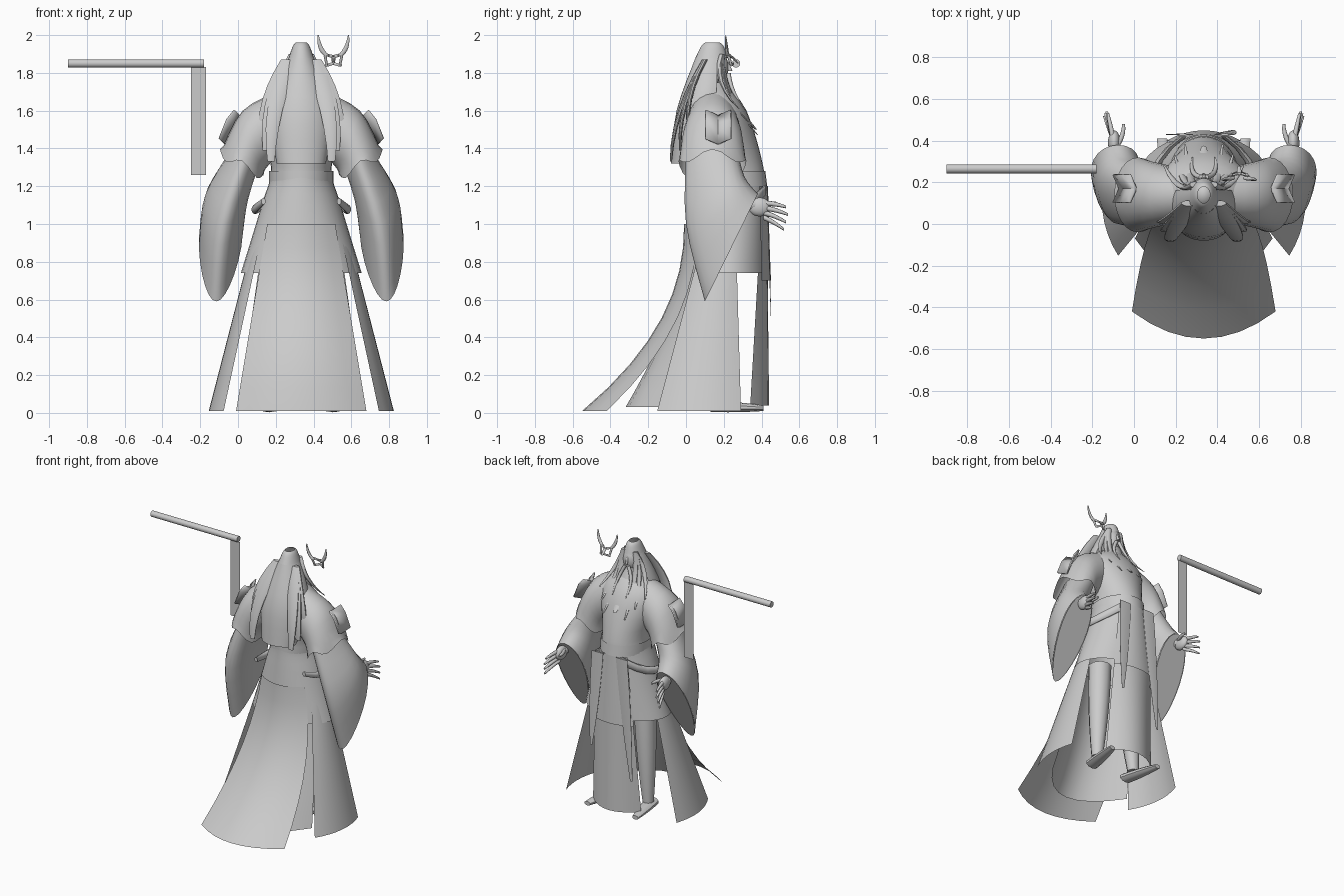
import bpy
from math import sin, cos, radians, pi
from mathutils import Vector

CENTRE = 0.335  # centre line of the figure
ALONG_X, ALONG_Y, ALONG_Z = Vector.Fill(3, 0), Vector.Fill(3, 0), Vector.Fill(3, 0)
ALONG_X.x = ALONG_Y.y = ALONG_Z.z = 1

if "Cube" in bpy.data.objects:
    bpy.data.objects.remove(bpy.data.objects["Cube"])

plain_grey = bpy.data.materials.new("plain_grey")
plain_grey.use_nodes = True
plain_grey.diffuse_color = (0.6, 0.6, 0.6, 1)
shader = plain_grey.node_tree.nodes["Principled BSDF"]
shader.inputs["Base Color"].default_value = plain_grey.diffuse_color


def finish(ob, name, mirror=False, thickness=0):
    ob.name = ob.data.name = name
    ob.data.materials.append(plain_grey)
    bpy.ops.object.select_all(action='DESELECT')
    ob.select_set(True)
    bpy.context.view_layer.objects.active = ob
    bpy.ops.object.shade_smooth_by_angle(angle=radians(45))
    if mirror:
        ob.modifiers.new("mirror", 'MIRROR')
    if thickness:
        ob.modifiers.new("thickness", 'SOLIDIFY').thickness = thickness


def grid(name, rows, closed=False, capped=False, centre=CENTRE, **options):
    """Surface through rows of points, placed on a centre line."""
    n, last = len(rows[0]), len(rows) - 1
    faces = []
    for r in range(last):
        for i in range(n if closed else n - 1):
            j = (i + 1) % n
            faces.append((r * n + i, r * n + j, (r + 1) * n + j, (r + 1) * n + i))
    if capped:
        faces.append(tuple(reversed(range(n))))
        faces.append(tuple(range(last * n, last * n + n)))
    mesh = bpy.data.meshes.new(name)
    mesh.from_pydata([tuple(p) for row in rows for p in row], [], faces)
    ob = bpy.data.objects.new(name, mesh)
    bpy.context.collection.objects.link(ob)
    ob.location.x = centre
    finish(ob, name, **options)


def smooth(keys, steps=4):
    """Smooth run of values through a few key sections."""
    keys = [Vector(k) for k in keys]
    keys = [keys[0]] + keys + [keys[-1]]
    run = []
    for a, b, c, d in zip(keys, keys[1:], keys[2:], keys[3:]):
        for s in range(steps):
            t = s / steps
            run.append(b + (c - a) * t / 2 + (a - b * 2.5 + c * 2 - d / 2) * t ** 2
                       + (b * 3 - a - c * 3 + d) * t ** 3 / 2)
    return run + [keys[-1]]


def loft(name, rings, side=ALONG_X, arc=None, n=24, pinch=0, wave=0, **options):
    """Oval rings between a back and a front point, with a half width along side."""
    start, end = arc or (0, 360)
    rows = []
    for back, front, width in rings:
        row = []
        for i in range(n + 1 if arc else n):
            a = radians(start + (end - start) * i / n)
            across = width * sin(a) * (1 + pinch * (cos(a) - 1))
            row.append((back + front) / 2 + (front - back) / 2 * cos(a) + side * across)
        rows.append(row)
    for i, p in enumerate(rows[-1]):
        p.z += wave * cos(8 * pi * i / n)
    grid(name, rows, closed=not arc, **options)


def upright(name, *keys, **options):
    """Loft of level rings: height, back, front, half width."""
    rings = [(Vector((0, back, z)), Vector((0, front, z)), width)
             for z, back, front, width in smooth(keys)]
    loft(name, rings, **options)


def lock(name, start, end, bow, width, depth, axis=ALONG_Y, tip=0.2, n=10, steps=6, **options):
    """Tapered strand from start to end, bent by bow in the middle."""
    start, end, bow = Vector(start), Vector(end), Vector(bow)
    rings = []
    for s in range(steps + 1):
        t = s / steps
        middle = start.lerp(end, t) + bow * 4 * t * (1 - t)
        size = 1 - (1 - tip) * t * t
        rings.append((middle - axis * depth * size, middle + axis * depth * size, width * size))
    loft(name, rings, n=n, capped=True, **options)


def cloth(name, top, bottom, sweep=1, steps=8, n=8, **options):
    """Hanging sheet; ends give height, half width, y in the middle and y at the edge."""
    rows = []
    for s in range(steps + 1):
        t = s / steps
        z, width = (Vector(top[:2])).lerp(Vector(bottom[:2]), t)
        middle, edge = (Vector(top[2:])).lerp(Vector(bottom[2:]), t ** sweep)
        across = [2 * i / n - 1 for i in range(n + 1)]
        rows.append([(width * u, middle + (edge - middle) * u * u, z) for u in across])
    grid(name, rows, **options)


def ball(name, location, scale, **options):
    bpy.ops.mesh.primitive_uv_sphere_add(segments=20, ring_count=12, location=(0, 0, 0))
    ob = bpy.context.object
    for v in ob.data.vertices:
        v.co = v.co * Vector(scale) + Vector(location)
    ob.location.x = CENTRE
    finish(ob, name, **options)


# Robe body and waist sash
upright("robe_body", (1.75, .1, .2, .05), (1.6, 0, .32, .22), (1.3, .02, .41, .16),
        (1.1, .01, .42, .21), (.74, -.02, .43, .32), n=32)
upright("waist_sash", (1.28, .02, .42, .17), (1.2, .02, .43, .17), n=32)

# Lower skirts
upright("side_skirt", (.9, -.01, .4, .26), (.01, -.38, .62, .49), arc=(70, 123), n=8, mirror=True)
cloth("train", (1, .18, -.01, .06), (.01, .345, -.55, -.42), sweep=2.2)
cloth("inner_back_skirt", (.8, .22, 0, .1), (.03, .33, -.32, -.07), sweep=1.4)
cloth("front_panel", (.9, .15, .43, .39), (.04, .2, .44, .34))
cloth("front_apron", (1.2, .12, .43, .39), (.7, .18, .45, .4))

# Sash ends and the cord draped at the hips
lock("long_sash_end", (.1, .43, 1.2), (.14, .45, .5), (0, 0, 0), .05, .004)
lock("short_sash_end", (-.1, .43, 1.2), (-.18, .43, .3), (0, 0, 0), .05, .004)
lock("hip_drape", (.1, .42, 1.18), (.2, .02, 1.12), (.09, .02, -.07), .02, .03,
     axis=ALONG_Z, tip=.6, mirror=True)

# Short upper sleeves with a wavy hem
sections = smooth([(.13, 1.36, .1, 1.71, .13), (.19, 1.29, .31, 1.6, .16), (.2, 1.25, .43, 1.37, .18)])
loft("short_sleeve", [(Vector((xa, .14, za)), Vector((xb, .14, zb)), width)
                      for xa, za, xb, zb, width in sections], side=ALONG_Y, wave=.025, mirror=True)

# Wide hanging sleeves, pointed at the lower end, with a lining set back inside
sections = smooth([(.28, 0, 1.4, .28, .27, 1.4, .11), (.41, 0, 1, .38, .31, 1.25, .14),
                   (.45, .1, .59, .41, .38, 1.16, .14)])
rings = [(Vector(s[:3]), Vector(s[3:6]), s[6]) for s in sections]
loft("long_sleeve", rings, pinch=.2, mirror=True)
lining = []
for back, front, width in rings[:5:-1]:
    shrink = 1 - .1 * len(lining)
    middle = (back + front) / 2
    lining.append((middle.lerp(back, shrink), middle.lerp(front, shrink), width * shrink * .95))
loft("sleeve_lining", lining, pinch=.2, capped=True, mirror=True)

# Notched shoulder guards
rows = []
for i in range(3):
    x, z = .35 + .04 * i, 1.6 - .025 * i * (i + 1)
    rows.append([(x - .03 * (j % 2), .1 + .07 * j, z - .03 * (j % 2)) for j in range(3)])
grid("shoulder_guard", rows, thickness=.01, mirror=True)

# Hands
lock("forearm", (.41, .2, 1.14), (.43, .37, 1.1), (0, 0, 0), .04, .045, axis=ALONG_Z, tip=.7, mirror=True)
ball("palm", (.43, .39, 1.09), (.03, .06, .05), mirror=True)
for i in range(4):
    z = 1.11 - .025 * i
    reach = .54 - .01 * abs(i - 1)
    lock("finger", (.435, .41, z), (.46 + .006 * i, reach, z - .02 - .015 * i), (0, 0, .005),
         .013, .014, axis=ALONG_Z, tip=.5, mirror=True)
lock("thumb", (.42, .37, 1.11), (.385, .48, 1.11), (-.01, 0, 0), .014, .015,
     axis=ALONG_Z, tip=.5, mirror=True)

# Legs and shoes
lock("leg", (.11, .17, .8), (.16, .2, .06), (0, 0, 0), .08, .08, tip=.5, mirror=True)
lock("shoe", (.15, .13, .035), (.2, .41, .025), (0, 0, 0), .05, .03, axis=ALONG_Z, tip=.5, mirror=True)

# Head and face
ball("head", (0, .145, 1.83), (.07, .08, .1))
lock("nose", (0, .21, 1.86), (0, .235, 1.81), (0, 0, 0), .01, .014, tip=.8)
lock("beard", (0, .18, 1.78), (0, .37, 1.5), (0, -.02, 0), .06, .03)
lock("moustache", (.01, .225, 1.8), (.055, .32, 1.6), (.02, -.02, 0), .014, .012, mirror=True)

# Hair: cap, long back fall and loose locks
upright("hair_cap", (1.96, .1, .18, .03), (1.94, .08, .2, .045), (1.88, .05, .22, .067))
upright("hair_back", (1.88, .05, .22, .067), (1.6, -.05, .24, .17), (1.32, -.08, .1, .13), arc=(68, 292))
for i in range(3):
    lock("hair_lock_back", (.06, .1, 1.87), (.16 + .025 * i, -.08 + .05 * i, 1.33 + .06 * i),
         (.03, -.04, 0), .05, .015, tip=.4, mirror=True)
    lock("hair_lock_front", (.045, .19, 1.9), (.09 + .05 * i, .38 - .05 * i, 1.47 + .07 * i),
         (0, -.05, 0), .022, .014, mirror=True)

# Floating horned mask
on_mask = dict(centre=CENTRE + .17, mirror=True)
lock("mask_horn", (.035, .22, 1.89), (.08, .21, 2), (.01, 0, -.01), .016, .01, **on_mask)
lock("mask_brow", (0, .24, 1.885), (.05, .225, 1.9), (0, 0, 0), .01, .009, axis=ALONG_Z, tip=.6, **on_mask)
lock("mask_cheek", (.044, .225, 1.89), (.035, .24, 1.84), (0, 0, 0), .008, .008, tip=.8, **on_mask)
lock("mask_jaw", (.036, .24, 1.84), (0, .255, 1.85), (0, 0, 0), .01, .008, axis=ALONG_Z, tip=.9, **on_mask)
lock("mask_nose", (0, .24, 1.89), (0, .275, 1.85), (0, 0, 0), .012, .008, tip=.6, centre=CENTRE + .17)

# Floating staff with a strip hanging from its end
bpy.ops.mesh.primitive_cylinder_add(vertices=16, radius=.022, depth=.72,
                                    location=(-.54, .265, 1.85), rotation=(0, pi / 2, 0))
finish(bpy.context.object, "staff")
grid("hanging_strip", [[(x, .265, z) for x in (-.25, -.17)] for z in (1.83, 1.26)], centre=0)
